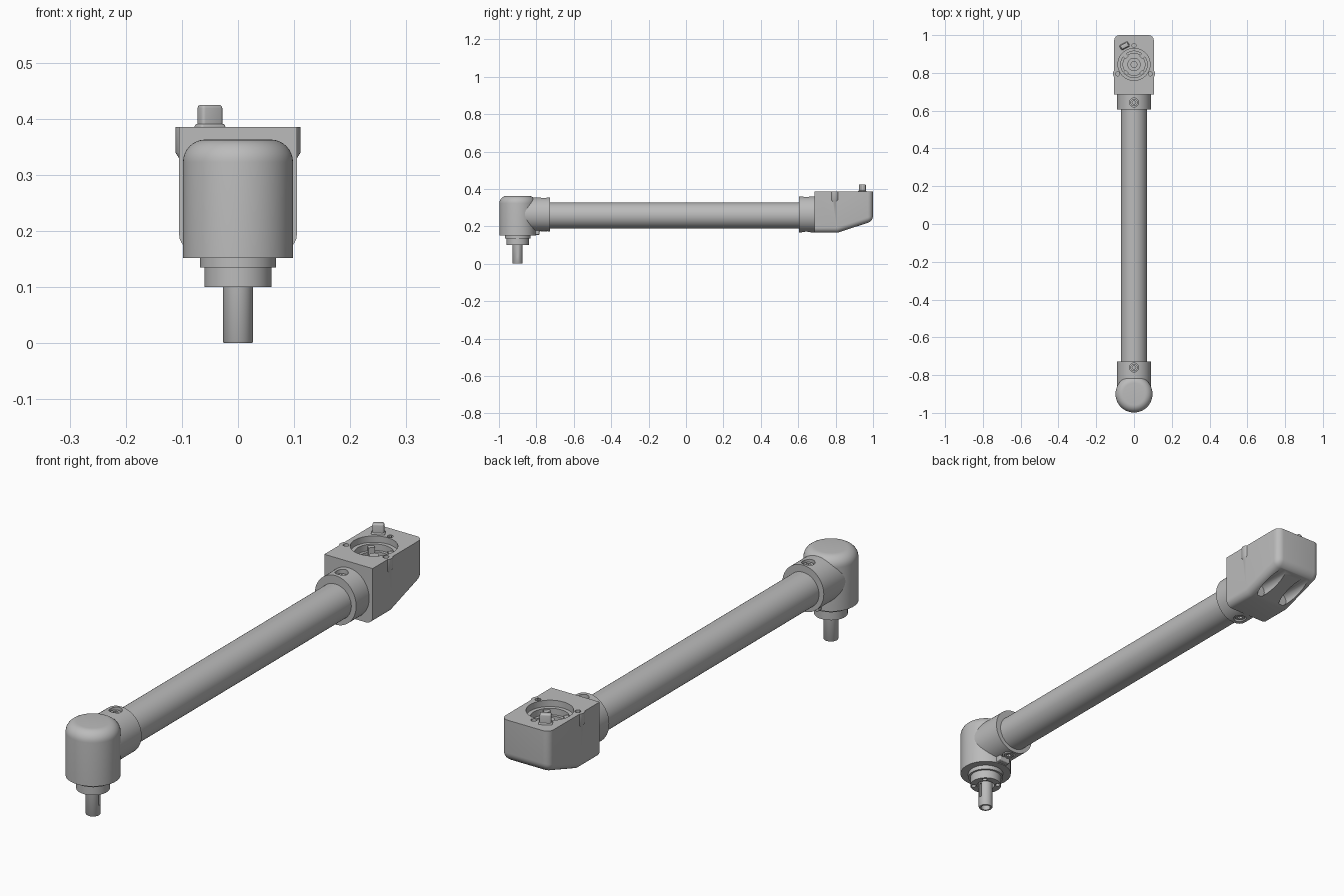
import bpy, bmesh, math
from mathutils import Matrix, Vector

cube = bpy.data.objects.get("Cube")
if cube:
    bpy.data.objects.remove(cube, do_unlink=True)

grey = bpy.data.materials.new("cast grey")
grey.use_nodes = True
grey.diffuse_color = (0.5, 0.5, 0.5, 1)
grey.node_tree.nodes["Principled BSDF"].inputs["Base Color"].default_value = (0.5, 0.5, 0.5, 1)


def finish(bm, name, loc=(0, 0, 0), rot=(0, 0, 0)):
    bmesh.ops.recalc_face_normals(bm, faces=bm.faces)
    mesh = bpy.data.meshes.new(name)
    bm.to_mesh(mesh)
    bm.free()
    mesh.materials.append(grey)
    ob = bpy.data.objects.new(name, mesh)
    ob.location, ob.rotation_euler = loc, rot
    bpy.context.collection.objects.link(ob)
    return ob


def activate(ob):
    bpy.ops.object.select_all(action='DESELECT')
    ob.select_set(True)
    bpy.context.view_layer.objects.active = ob


def smooth(ob):
    activate(ob)
    bpy.ops.object.shade_smooth_by_angle(angle=math.radians(35))
    return ob


def lathe(name, profile, loc=(0, 0, 0), rot=(0, 0, 0), steps=48):
    """Spin (radius, height) points that begin and end on the axis."""
    bm = bmesh.new()
    verts = [bm.verts.new((r, 0, z)) for r, z in profile]
    edges = [bm.edges.new(pair) for pair in zip(verts, verts[1:])]
    bmesh.ops.spin(bm, geom=verts + edges, axis=(0, 0, 1), cent=(0, 0, 0),
                   angle=math.tau, steps=steps)
    bmesh.ops.remove_doubles(bm, verts=bm.verts, dist=1e-5)
    return finish(bm, name, loc, rot)


def rod(name, r, z0, z1, loc=(0, 0, 0), rot=(0, 0, 0), steps=32):
    return lathe(name, [(0, z0), (r, z0), (r, z1), (0, z1)], loc, rot, steps)


def box(name, size, loc, rot=(0, 0, 0), bevel=0):
    bm = bmesh.new()
    bmesh.ops.create_cube(bm, size=1, matrix=Matrix.Diagonal((*size, 1)))
    if bevel:
        bmesh.ops.bevel(bm, geom=list(bm.edges), offset=bevel, segments=3,
                        profile=0.5, affect='EDGES')
    return finish(bm, name, loc, rot)


def boolean(ob, others, operation):
    for other in others:
        other.hide_render = True
        activate(ob)
        mod = ob.modifiers.new("boolean", 'BOOLEAN')
        mod.operation, mod.solver, mod.object = operation, 'EXACT', other
        bpy.ops.object.modifier_apply(modifier=mod.name)
        bpy.data.objects.remove(other, do_unlink=True)


ALONG_Y = (-math.pi / 2, 0, 0)
AXIS_Z = 0.26
ELBOW_Y, SOCKET_Y = -0.9, 0.845

# Long tube
smooth(rod("arm_tube", 0.069, -0.78, 0.7, (0, 0, AXIS_Z - 0.002), ALONG_Y, 64))

# Elbow housing with a rounded top
R, F = 0.098, 0.04
dome = [(R - F + F * math.cos(a), 0.363 - F + F * math.sin(a))
        for a in (math.pi / 2 * i / 8 for i in range(9))]
elbow = lathe("elbow_housing", [(0, 0.152), (R, 0.152)] + dome[:-1]
              + [(R - F, 0.363), (0, 0.363)], (0, ELBOW_Y, 0), steps=64)
smooth(elbow)

# Clamping collars, drilled above and below for set screws
for name, y0, y1, screw_y, stretch in (("elbow_collar", -0.89, -0.727, -0.76, 1.01),
                                       ("socket_collar", 0.605, 0.70, 0.643, 1.07)):
    collar = rod(name, 0.09, y0, y1, (0, 0, AXIS_Z + 0.004), ALONG_Y, 64)
    collar.scale.y = stretch
    boolean(collar, [rod("screw_drill", 0.024, 0.1, 0.42, (0, screw_y, 0))], 'DIFFERENCE')
    smooth(collar)
    for side, z in (("upper", AXIS_Z + 0.073), ("lower", AXIS_Z - 0.075)):
        screw = rod(f"{name}_{side}_screw", 0.019, -0.012, 0.012, (0, screw_y, z))
        boolean(screw, [rod("hex_drill", 0.01, -0.03, 0.03, (0, screw_y, z), steps=6)],
                'DIFFERENCE')
        smooth(screw)
box("collar_stop", (0.05, 0.04, 0.04), (0, -0.803, 0.175), bevel=0.004)

# Bearing flange under the elbow, with bolt holes around the shaft
smooth(rod("flange_step", 0.068, 0.135, 0.16, (0, ELBOW_Y, 0), steps=48))
flange = rod("shaft_flange", 0.06, 0.10, 0.14, (0, ELBOW_Y, 0), steps=48)
drills = [rod("recess_drill", 0.034, 0.05, 0.125, (0, ELBOW_Y, 0))]
for i in range(4):
    a = math.pi / 4 + i * math.pi / 2
    drills.append(rod("bolt_drill", 0.009, 0.05, 0.12,
                      (0.047 * math.cos(a), ELBOW_Y + 0.047 * math.sin(a), 0), steps=16))
boolean(flange, drills, 'DIFFERENCE')
smooth(flange)

# Hollow output shaft with a key slot
shaft = lathe("output_shaft", [(0, 0.04), (0.018, 0.04), (0.018, 0), (0.025, 0),
                               (0.027, 0.003), (0.027, 0.14), (0, 0.14)], (0, ELBOW_Y, 0))
boolean(shaft, [box("key_cutter", (0.02, 0.01, 0.06), (0.03, ELBOW_Y, 0.07))], 'DIFFERENCE')
smooth(shaft)

# Socket block: side profile extruded across, back and lower edges rounded
bm = bmesh.new()
outline = [(0.686, 0.166), (0.81, 0.166), (1.0, 0.228), (1.0, 0.385), (0.686, 0.385)]
face = bm.faces.new([bm.verts.new((-0.105, y, z)) for y, z in outline])
extruded = bmesh.ops.extrude_face_region(bm, geom=[face])["geom"]
bmesh.ops.translate(bm, vec=(0.21, 0, 0),
                    verts=[g for g in extruded if isinstance(g, bmesh.types.BMVert)])
bm.normal_update()


def rounded(edge):
    a, b = (v.co for v in edge.verts)
    mid = (a + b) / 2
    on_top, on_front = mid.z > 0.38, mid.y < 0.69
    crease = abs(a.x - b.x) > 0.1 and mid.y < 0.9
    return not (on_top or on_front or crease)


bmesh.ops.bevel(bm, geom=[e for e in bm.edges if rounded(e)], offset=0.028,
                segments=6, profile=0.5, affect='EDGES', clamp_overlap=True)
block = finish(bm, "socket_block")

# Three bolt ears around the socket, tapering into the block sides
ears = []
for degrees in (90, 210, 330):
    a = math.radians(degrees)
    ears.append(Vector((0.1 * math.cos(a), SOCKET_Y + 0.1 * math.sin(a), 0)))
boolean(block, [lathe("ear_boss", [(0, 0.31), (0.006, 0.31), (0.025, 0.34),
                                   (0.025, 0.385), (0, 0.385)], p, steps=24)
                for p in ears], 'UNION')

# Stepped socket, ear bolt holes and two screw access bores in the sloping base
cuts = [lathe("socket_cutter", [(0, 0.27), (0.058, 0.27), (0.058, 0.335), (0.07, 0.335),
                                (0.07, 0.36), (0.085, 0.36), (0.085, 0.42), (0, 0.42)],
              (0, SOCKET_Y, 0), steps=48)]
cuts += [rod("ear_drill", 0.011, 0.35, 0.42, p, steps=16) for p in ears]
cuts += [rod("access_cutter", 0.026, 0.825, 1.1, (x, 0, 0.195), ALONG_Y)
         for x in (-0.055, 0.055)]
boolean(block, cuts, 'DIFFERENCE')
smooth(block)

# Drive hub and coupling teeth in the socket
smooth(rod("drive_hub", 0.035, 0.265, 0.295, (0, SOCKET_Y, 0)))
smooth(rod("drive_post", 0.018, 0.265, 0.35, (0, SOCKET_Y, 0)))
for i in range(4):
    a = math.pi / 4 + i * math.pi / 2
    box(f"coupling_tooth_{i + 1}", (0.018, 0.024, 0.07),
        (0.06 * math.cos(a), SOCKET_Y + 0.06 * math.sin(a), 0.32), (0, 0, a))

# Locking tab standing on the block
smooth(box("locking_tab", (0.042, 0.024, 0.07), (-0.05, 0.943, 0.39),
           (0, 0, math.radians(28)), 0.006))
smooth(box("locking_tab_foot", (0.05, 0.03, 0.02), (-0.05, 0.943, 0.381),
           (0, 0, math.radians(28)), 0.005))
